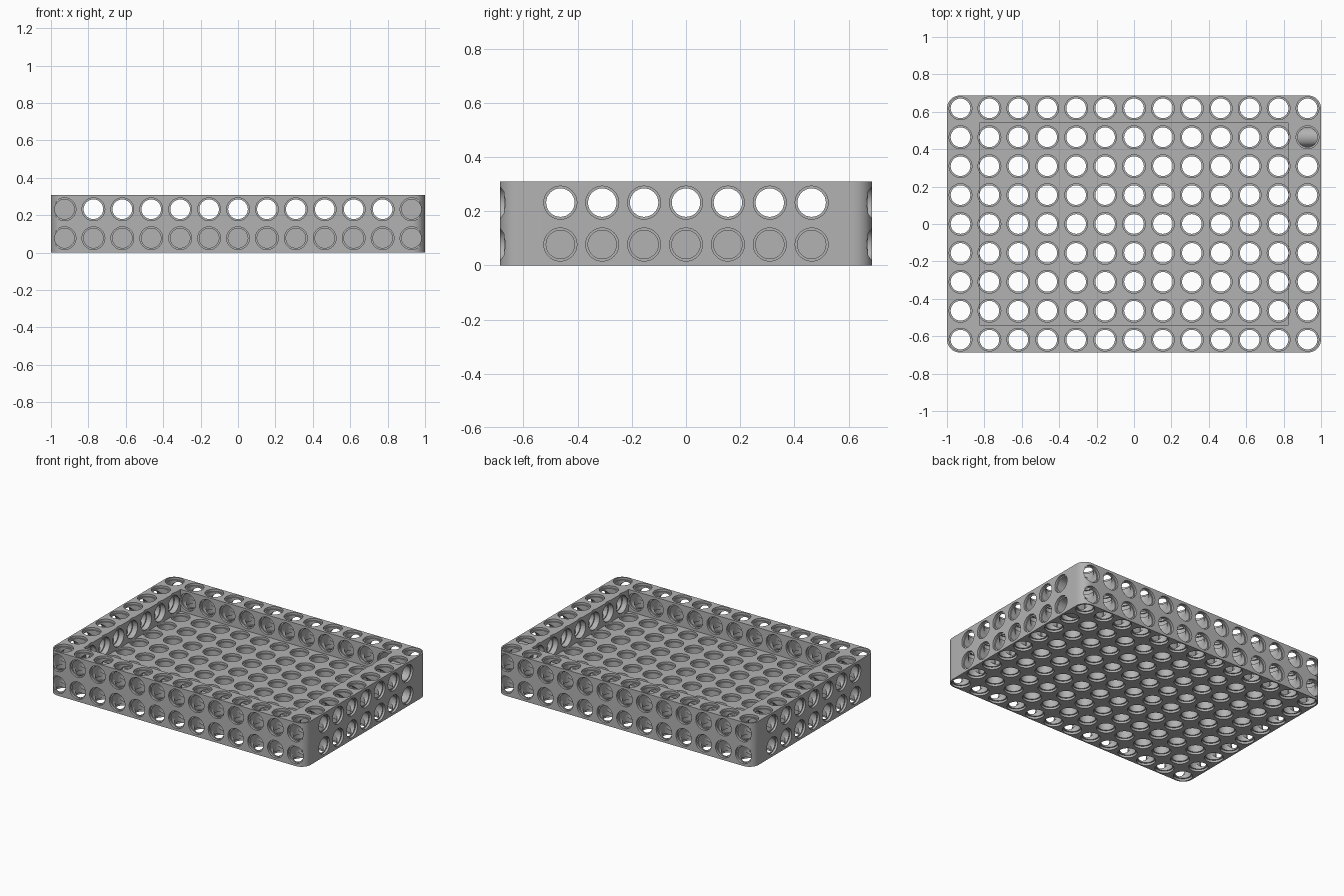
import bpy, bmesh, math
from mathutils import Matrix, Vector

cube = bpy.data.objects.get("Cube")
if cube:
    bpy.data.objects.remove(cube, do_unlink=True)

PITCH = 0.1546
COLS, ROWS = 13, 9
HALF_X, HALF_Y, HEIGHT = 1.0, 0.6875, 2 * PITCH
INNER_X, INNER_Y = 0.827, 0.541
CORNER = 0.07
BORE, RIM, RIM_DEPTH = 0.0525, 0.061, 0.0155
SEGMENTS = 32

grey = bpy.data.materials.new("light grey plastic")
grey.use_nodes = True
colour = (0.45, 0.45, 0.45, 1)
grey.diffuse_color = colour
grey.node_tree.nodes["Principled BSDF"].inputs["Base Color"].default_value = colour


def make_object(name, bm):
    bmesh.ops.recalc_face_normals(bm, faces=bm.faces)
    mesh = bpy.data.meshes.new(name)
    bm.to_mesh(mesh)
    bm.free()
    mesh.materials.append(grey)
    obj = bpy.data.objects.new(name, mesh)
    bpy.context.collection.objects.link(obj)
    return obj


def add_box(bm, size, centre):
    matrix = Matrix.Translation(centre) @ Matrix.Diagonal((*size, 1))
    return bmesh.ops.create_cube(bm, size=1, matrix=matrix)["verts"]


def add_bore(bm, origin, axis, profile):
    """Revolve (distance, radius) pairs around an axis to make a stepped pin hole."""
    turn = Matrix.Translation(origin) @ axis.to_track_quat('Z', 'Y').to_matrix().to_4x4()
    rings = []
    for dist, radius in profile:
        angles = [2 * math.pi * i / SEGMENTS for i in range(SEGMENTS)]
        rings.append([bm.verts.new(turn @ Vector((radius * math.cos(a), radius * math.sin(a), dist)))
                      for a in angles])
    for low, high in zip(rings, rings[1:]):
        for i in range(SEGMENTS):
            j = (i + 1) % SEGMENTS
            bm.faces.new((low[i], low[j], high[j], high[i]))
    bm.faces.new(rings[0][::-1])
    bm.faces.new(rings[-1])


def pin_profile(start, end, outside, inside):
    """Bore with a wider rim at both ends, extended past the surfaces."""
    return [(start - outside, RIM), (start + RIM_DEPTH, RIM), (start + RIM_DEPTH, BORE),
            (end - RIM_DEPTH, BORE), (end - RIM_DEPTH, RIM), (end + inside, RIM)]


def cut(target, cutter):
    mod = target.modifiers.new(cutter.name, 'BOOLEAN')
    mod.operation = 'DIFFERENCE'
    mod.solver = 'EXACT'
    mod.object = cutter
    bpy.context.view_layer.objects.active = target
    bpy.ops.object.modifier_apply(modifier=mod.name)
    bpy.data.objects.remove(cutter, do_unlink=True)


# Tray block with rounded upright corners
bm = bmesh.new()
add_box(bm, (2 * HALF_X, 2 * HALF_Y, HEIGHT), (0, 0, HEIGHT / 2))
uprights = [e for e in bm.edges if abs(e.verts[0].co.z - e.verts[1].co.z) > 0.1]
bmesh.ops.bevel(bm, geom=uprights, offset=CORNER, segments=10, profile=0.5, affect='EDGES')
tray = make_object("perforated_tray", bm)

# Open recess above the floor
bm = bmesh.new()
add_box(bm, (2 * INNER_X, 2 * INNER_Y, HEIGHT), (0, 0, PITCH + HEIGHT / 2))
cut(tray, make_object("recess_cutter", bm))

columns = [(i - COLS // 2) * PITCH for i in range(COLS)]
rows = [(i - ROWS // 2) * PITCH for i in range(ROWS)]
levels = [PITCH / 2, PITCH * 1.5]

# Upright holes through floor and rim
bm = bmesh.new()
stack = pin_profile(0, PITCH, 0.02, RIM_DEPTH) + [
    (PITCH + RIM_DEPTH, BORE), (HEIGHT - RIM_DEPTH, BORE),
    (HEIGHT - RIM_DEPTH, RIM), (HEIGHT + 0.02, RIM)]
for x in columns:
    for y in rows:
        add_bore(bm, Vector((x, y, 0)), Vector((0, 0, 1)), stack)
cut(tray, make_object("upright_hole_cutter", bm))

# Holes in the front and back walls, blind at the corners and beside the floor
bm = bmesh.new()
for side in (-1, 1):
    for z in levels:
        for x in columns:
            opens = z > PITCH and abs(x) < INNER_X
            profile = pin_profile(0, HALF_Y - INNER_Y, 0.02, 0.01 if opens else 0)
            add_bore(bm, Vector((x, side * HALF_Y, z)), Vector((0, -side, 0)), profile)
cut(tray, make_object("long_wall_hole_cutter", bm))

# Holes in the left and right walls
bm = bmesh.new()
for side in (-1, 1):
    for z in levels:
        for y in rows[1:-1]:
            profile = pin_profile(0, PITCH - 0.004, 0.02, 0.04 if z > PITCH else 0)
            add_bore(bm, Vector((side * HALF_X, y, z)), Vector((-side, 0, 0)), profile)
cut(tray, make_object("short_wall_hole_cutter", bm))

# Smooth bores and corners, crisp edges
bpy.ops.object.select_all(action='DESELECT')
tray.select_set(True)
bpy.context.view_layer.objects.active = tray
bpy.ops.object.shade_smooth_by_angle(angle=math.radians(30))
